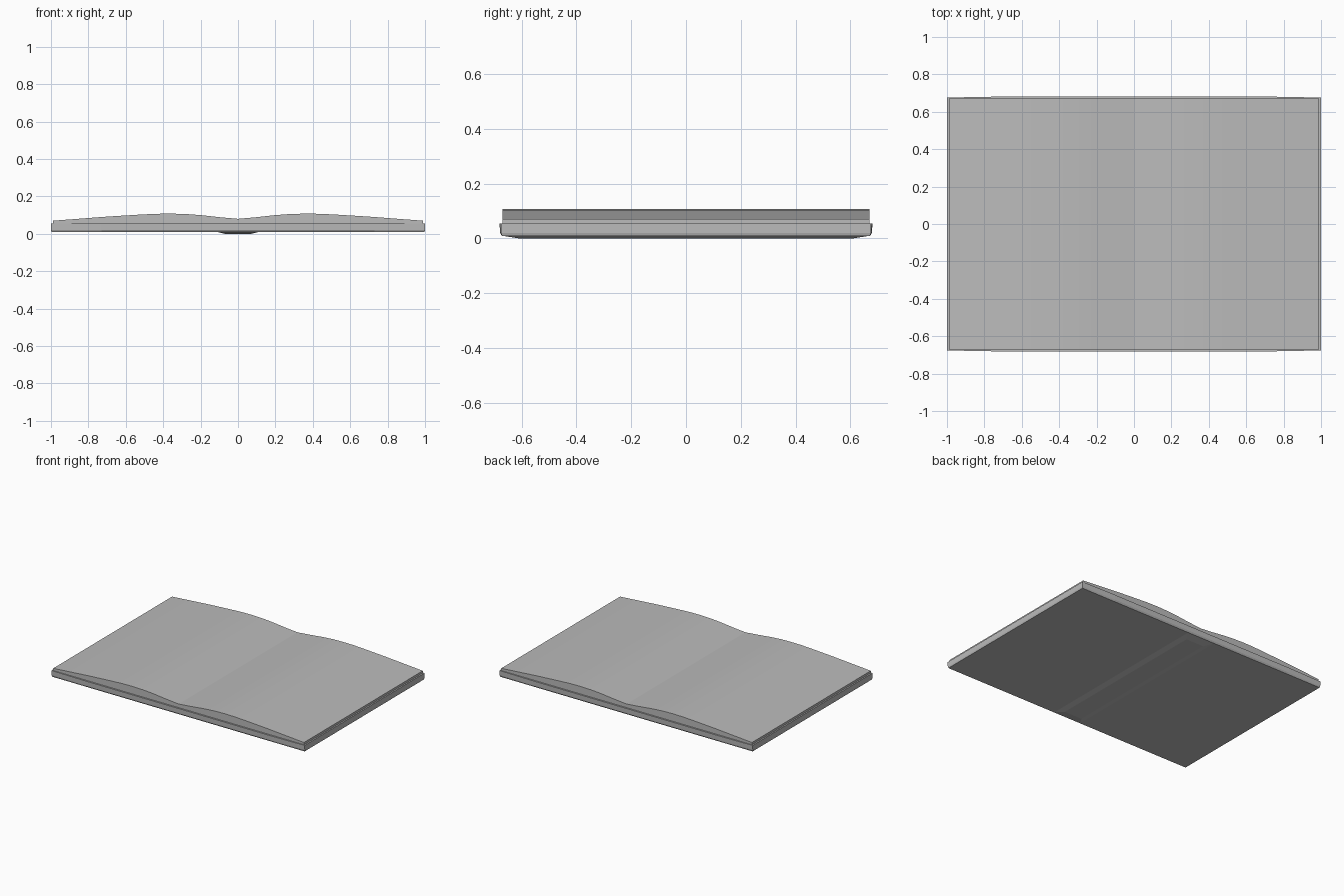
import bpy, bmesh

cube = bpy.data.objects.get("Cube")
if cube:
    bpy.data.objects.remove(cube)

grey = bpy.data.materials.new("grey")
grey.use_nodes = True
colour = (0.5, 0.5, 0.5, 1)
grey.diffuse_color = colour
grey.node_tree.nodes["Principled BSDF"].inputs["Base Color"].default_value = colour


def loft(name, rings):
    """Closed solid through rings that have equal point counts."""
    bm = bmesh.new()
    loops = [[bm.verts.new(p) for p in ring] for ring in rings]
    for a, b in zip(loops, loops[1:]):
        for i in range(len(a)):
            j = (i + 1) % len(a)
            bm.faces.new((a[i], a[j], b[j], b[i]))
    bm.faces.new(loops[0])
    bm.faces.new(loops[-1])
    bmesh.ops.recalc_face_normals(bm, faces=bm.faces)
    mesh = bpy.data.meshes.new(name)
    bm.to_mesh(mesh)
    bm.free()
    mesh.materials.append(grey)
    obj = bpy.data.objects.new(name, mesh)
    bpy.context.collection.objects.link(obj)
    return obj


def slab_ring(x, y, z, bulge=0):
    """Rectangle whose long edges can swell slightly in the middle."""
    mid = 0.73 * x
    half = [(x, -y), (x, y), (mid, y + bulge), (-mid, y + bulge)]
    other = [(-x, y), (-x, -y), (-mid, -y - bulge), (mid, -y - bulge)]
    return [(px, py, z) for px, py in half + other]


# Cover board with a slightly narrower underside
loft("cover", [slab_ring(0.997, 0.672, 0.009),
               slab_ring(1, 0.675, 0.02, 0.004),
               slab_ring(1, 0.676, 0.054, 0.005)])

# Shallow spine under the middle
loft("spine", [slab_ring(0.07, 0.61, 0),
               slab_ring(0.11, 0.67, 0.0095)])

# Open pages, one arched half on each side of the gutter
arch = [(0, 0.08), (0.1, 0.089), (0.2, 0.1), (0.28, 0.106), (0.36, 0.108),
        (0.44, 0.107), (0.52, 0.103), (0.7, 0.092), (0.99, 0.07)]
for name, side in (("left_pages", 1), ("right_pages", -1)):
    outline = [(0, 0.05)] + arch + [(0.99, 0.05)]
    pages = loft(name, [[(side * x, y, z) for x, z in outline]
                        for y in (-0.67, 0.67)])
    bpy.ops.object.select_all(action="DESELECT")
    pages.select_set(True)
    bpy.context.view_layer.objects.active = pages
    bpy.ops.object.shade_smooth_by_angle(angle=0.5)
